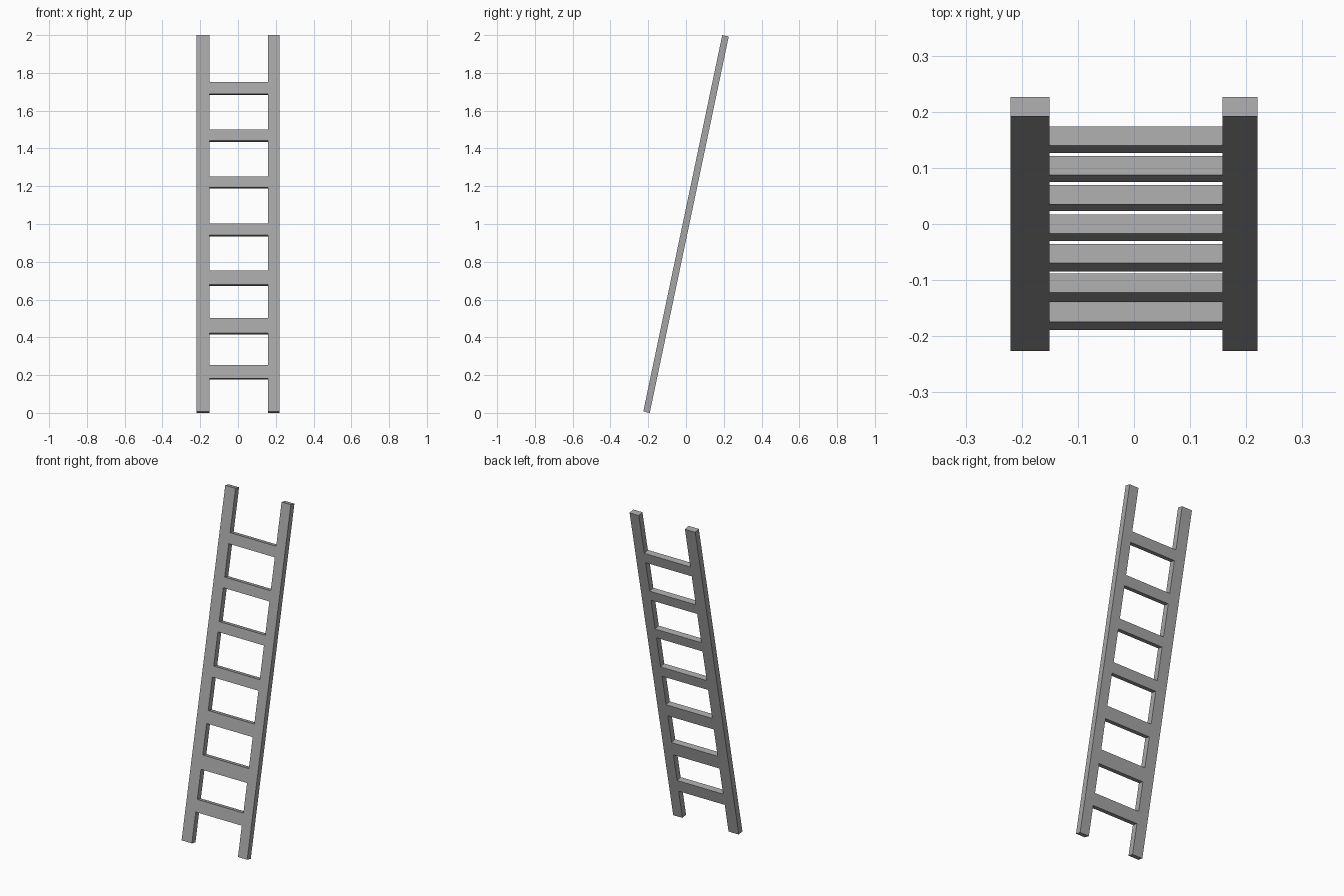
import bpy
import math
from mathutils import Matrix

cube = bpy.data.objects.get("Cube")
if cube:
    bpy.data.objects.remove(cube, do_unlink=True)

# Overall size and backward lean
LEAN = math.radians(11.85)
LENGTH = 2.036
DEPTH = 0.035
RAIL_LEFT = (0.158, 0.22)
RAIL_RIGHT = (-0.22, -0.151)

# Grey material for the whole ladder
grey = bpy.data.materials.new("Grey")
grey.use_nodes = True
grey.diffuse_color = (0.38, 0.38, 0.38, 1)
grey.node_tree.nodes["Principled BSDF"].inputs["Base Color"].default_value = grey.diffuse_color

# Local frame: origin at the foot's lower front edge, tilted back about x
foot_rise = DEPTH * math.sin(LEAN)
half_span = (LENGTH * math.sin(LEAN) + DEPTH * math.cos(LEAN)) / 2
frame = Matrix.Translation((0, -half_span, foot_rise)) @ Matrix.Rotation(-LEAN, 4, "X")


def board(name, x_range, low, high):
    """Box between two x positions and two heights along the slope."""
    corners = [(x, y, z) for x in x_range for y in (0, DEPTH) for z in (low, high)]
    faces = [(0, 1, 3, 2), (4, 6, 7, 5), (0, 4, 5, 1),
             (2, 3, 7, 6), (0, 2, 6, 4), (1, 5, 7, 3)]
    mesh = bpy.data.meshes.new(name)
    mesh.from_pydata(corners, [], faces)
    mesh.transform(frame)
    mesh.materials.append(grey)
    obj = bpy.data.objects.new(name, mesh)
    bpy.context.collection.objects.link(obj)
    return obj


# Side rails
board("left_rail", RAIL_LEFT, 0, LENGTH)
board("right_rail", RAIL_RIGHT, 0, LENGTH)

# Rungs, evenly spaced by their top edges, with hand-cut heights
rung_heights = [0.071, 0.081, 0.073, 0.062, 0.058, 0.06, 0.062]
for i, height in enumerate(rung_heights):
    top = (0.254 + i * 0.2495 - foot_rise) / math.cos(LEAN)
    board(f"rung_{i + 1}", (RAIL_RIGHT[1], RAIL_LEFT[0]),
          top - height / math.cos(LEAN), top)
